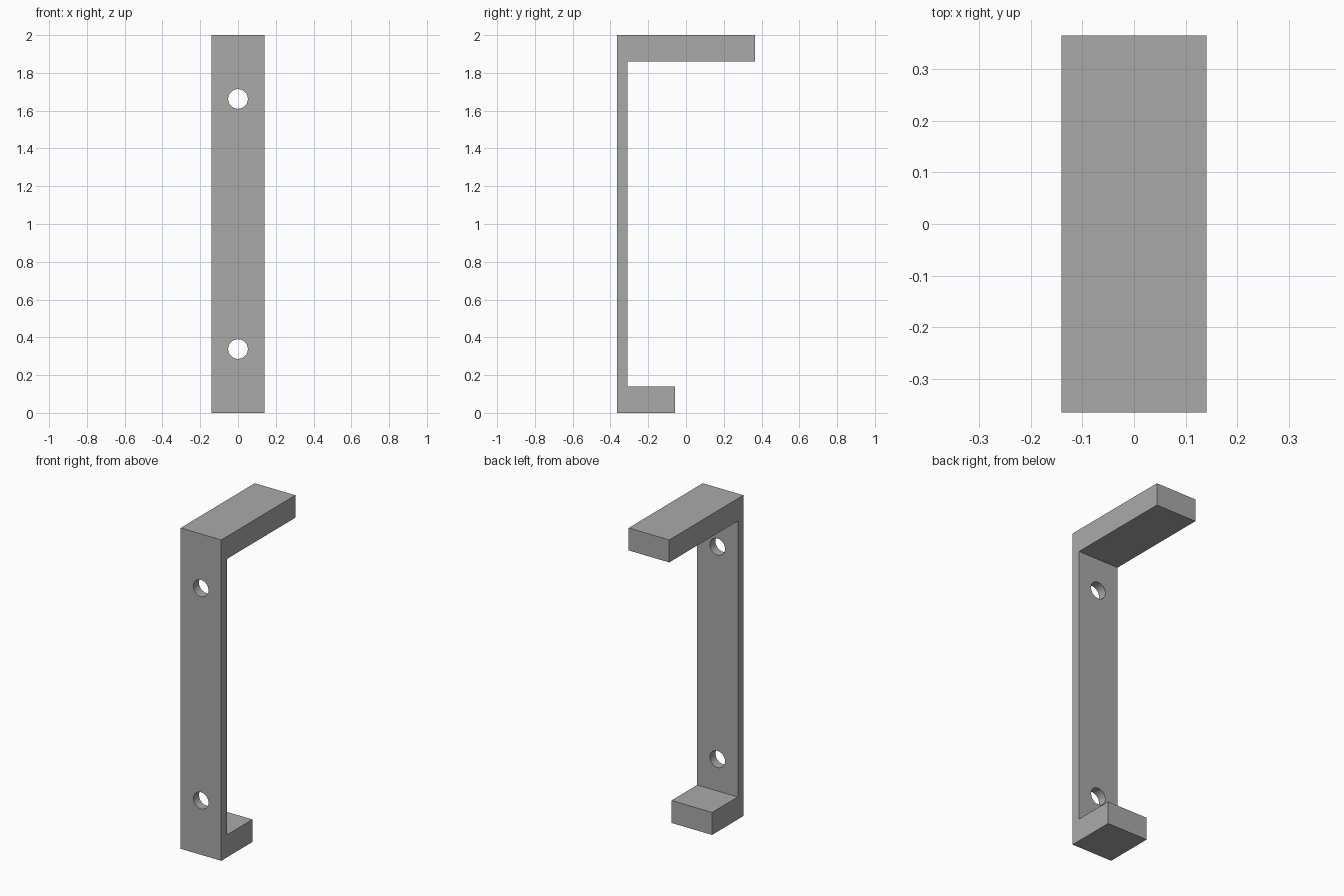
import bpy
import bmesh

cube = bpy.data.objects.get("Cube")
if cube:
    bpy.data.objects.remove(cube, do_unlink=True)

WIDTH = 0.28
FRONT, BACK = -0.365, 0.365
PLATE_BACK = -0.31
LOWER_BACK = -0.057
LIP = 0.14
HOLE_RADIUS = 0.052
HOLE_HEIGHTS = (0.338, 1.662)

grey = bpy.data.materials.new("plain grey")
grey.use_nodes = True
colour = (0.4, 0.4, 0.4, 1)
grey.diffuse_color = colour
grey.node_tree.nodes["Principled BSDF"].inputs["Base Color"].default_value = colour

# Bracket: a C-shaped side profile extruded across its width
profile = [(FRONT, 0), (LOWER_BACK, 0), (LOWER_BACK, LIP), (PLATE_BACK, LIP),
           (PLATE_BACK, 2 - LIP), (BACK, 2 - LIP), (BACK, 2), (FRONT, 2)]
bm = bmesh.new()
side = bm.faces.new([bm.verts.new((-WIDTH / 2, y, z)) for y, z in profile])
extruded = bmesh.ops.extrude_face_region(bm, geom=[side])["geom"]
bmesh.ops.translate(bm, vec=(WIDTH, 0, 0),
                    verts=[v for v in extruded if isinstance(v, bmesh.types.BMVert)])
bmesh.ops.recalc_face_normals(bm, faces=bm.faces)
mesh = bpy.data.meshes.new("bracket")
bm.to_mesh(mesh)
bm.free()
mesh.materials.append(grey)
bracket = bpy.data.objects.new("bracket", mesh)
bpy.context.collection.objects.link(bracket)

# Screw holes: cylinders cut through the upright plate
cutters = []
for height in HOLE_HEIGHTS:
    bpy.ops.mesh.primitive_cylinder_add(
        vertices=48, radius=HOLE_RADIUS, depth=0.2,
        location=(0, (FRONT + PLATE_BACK) / 2, height), rotation=(1.5708, 0, 0))
    cutter = bpy.context.object
    cutter.name = "screw_hole_cutter"
    cutter.data.materials.append(grey)
    cut = bracket.modifiers.new("screw hole", "BOOLEAN")
    cut.operation = "DIFFERENCE"
    cut.solver = "EXACT"
    cut.object = cutter
    cutters.append(cutter)

# Apply the cuts, then drop the cutters
bpy.ops.object.select_all(action="DESELECT")
bracket.select_set(True)
bpy.context.view_layer.objects.active = bracket
for name in [m.name for m in bracket.modifiers]:
    bpy.ops.object.modifier_apply(modifier=name)
for cutter in cutters:
    bpy.data.objects.remove(cutter, do_unlink=True)
bpy.ops.object.shade_smooth_by_angle()
